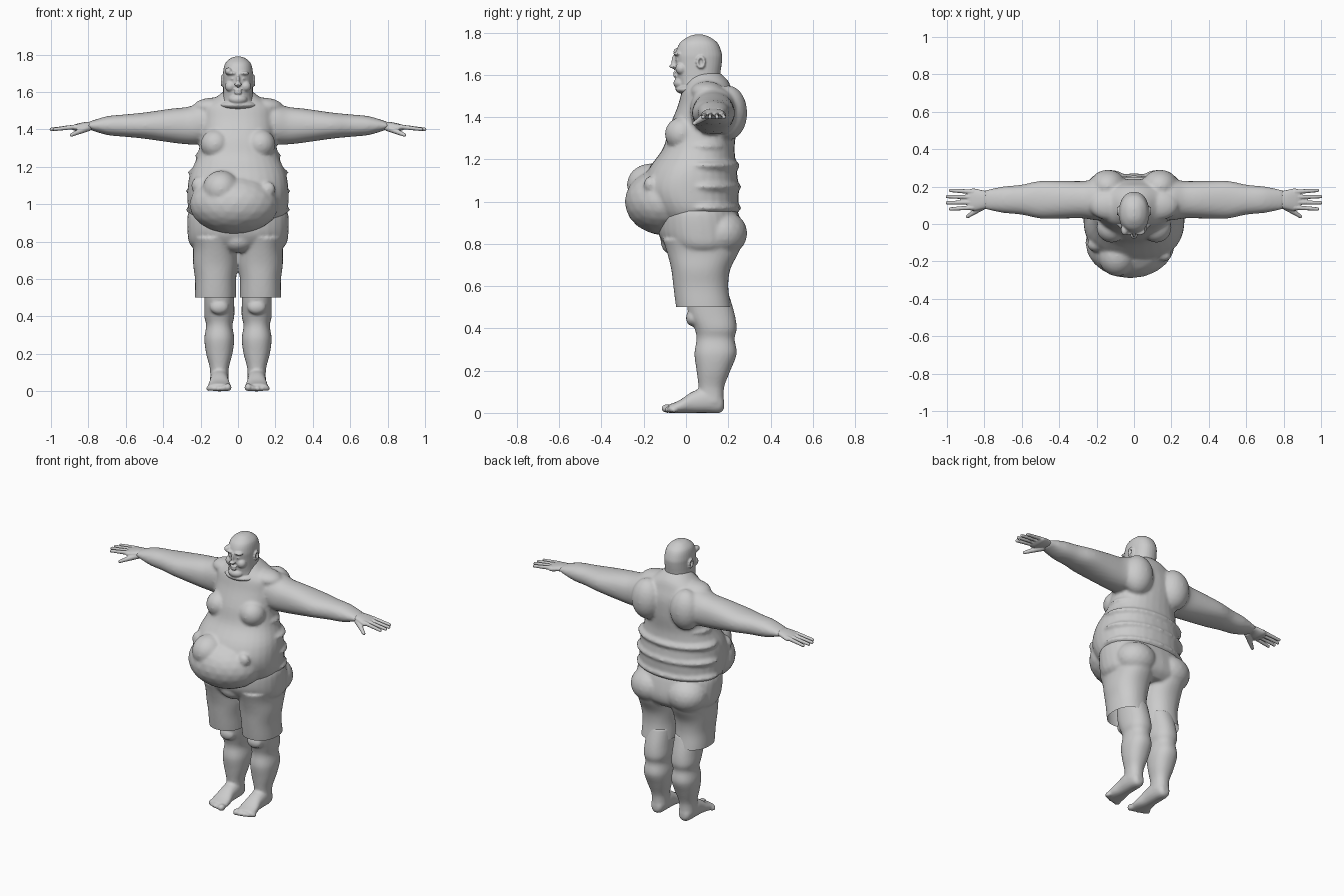
import bpy, bmesh
from math import cos, sin, pi, copysign
from mathutils import Vector, Matrix

if "Cube" in bpy.data.objects:
    bpy.data.objects.remove(bpy.data.objects["Cube"])

GREY = (.6, .6, .6, 1)
clay = bpy.data.materials.new("clay grey")
clay.use_nodes = True
clay.diffuse_color = GREY
clay.node_tree.nodes["Principled BSDF"].inputs["Base Color"].default_value = GREY

LEFT, RIGHT = 1, -1
BOTH = (LEFT, RIGHT)


def spline(rings, steps=4):
    """Turn a few rings into a dense, smoothly varying series."""
    points = [Vector(ring) for ring in rings]
    last = len(points) - 1
    dense = []
    for i in range(last):
        start, end = points[i], points[i + 1]
        leave = (end - points[max(i - 1, 0)]) / 2
        arrive = (points[min(i + 2, last)] - start) / 2
        for step in range(steps):
            t = step / steps
            ease = t * t * (3 - 2 * t)
            dense.append(start.lerp(end, ease) + leave * t * (1 - t) ** 2
                         - arrive * t * t * (1 - t))
    return dense + [points[last]]


def loft(bm, axis, centre, rings, side=LEFT, sides=32):
    """Skin rings (position, half width, half depth, depth shift) along an axis."""
    def rounded(value):
        return copysign(abs(value) ** .9, value)

    loops = []
    for position, width, depth, shift in spline(rings):
        loop = []
        for k in range(sides):
            angle = 2 * pi * k / sides
            a = centre[0] + width * rounded(cos(angle))
            b = centre[1] + shift + depth * rounded(sin(angle))
            x, y, z = {"x": (position, a, b), "y": (a, position, b), "z": (a, b, position)}[axis]
            loop.append(bm.verts.new((x * side, y, z)))
        loops.append(loop)
    for lower, upper in zip(loops, loops[1:]):
        for k in range(sides):
            bm.faces.new((lower[k - 1], lower[k], upper[k], upper[k - 1]))
    bm.faces.new(loops[0])
    bm.faces.new(loops[-1])


def blob(bm, centre, radii, sides=(LEFT,)):
    """Add an ellipsoid on each of the given sides."""
    for side in sides:
        place = Matrix.Translation((centre[0] * side, centre[1], centre[2]))
        bmesh.ops.create_icosphere(bm, subdivisions=3, radius=1,
                                   matrix=place @ Matrix.Diagonal((*radii, 1)))


def digit(bm, start, end, thick, thin, side):
    """Add a tapered finger as a chain of balls."""
    balls = 12
    for i in range(balls + 1):
        t = i / balls
        radius = thick + (thin - thick) * t
        blob(bm, Vector(start).lerp(Vector(end), t), (radius, radius, radius), (side,))


def finish(name, bm, voxel, smoothing, hem=None):
    """Fuse the pieces into one skin, soften it and shade it smooth."""
    bmesh.ops.recalc_face_normals(bm, faces=bm.faces)
    rough = bpy.data.meshes.new(name)
    bm.to_mesh(rough)
    bm.free()
    part = bpy.data.objects.new(name, rough)
    bpy.context.collection.objects.link(part)
    fuse = part.modifiers.new("fuse", "REMESH")
    fuse.mode, fuse.voxel_size = "VOXEL", voxel
    soften = part.modifiers.new("soften", "SMOOTH")
    soften.factor, soften.iterations = .5, smoothing
    graph = bpy.context.evaluated_depsgraph_get()
    skin = bpy.data.meshes.new_from_object(part.evaluated_get(graph))
    part.modifiers.clear()
    part.data = skin
    bpy.data.meshes.remove(rough)
    if hem is not None:  # trim the cloth to an open edge
        cloth = bmesh.new()
        cloth.from_mesh(skin)
        bmesh.ops.bisect_plane(cloth, geom=cloth.verts[:] + cloth.edges[:] + cloth.faces[:],
                               plane_co=(0, 0, hem), plane_no=(0, 0, -1), clear_outer=True)
        cloth.to_mesh(skin)
        cloth.free()
    skin.materials.clear()
    skin.materials.append(clay)
    for face in skin.polygons:
        face.use_smooth, face.material_index = True, 0


# Torso and arms
bm = bmesh.new()
loft(bm, "z", (0, .05), [
    (.87, .2, .15, 0), (.95, .26, .2, -.01), (1.05, .27, .23, -.03), (1.15, .26, .21, -.02),
    (1.25, .22, .17, .01), (1.35, .2, .16, .03), (1.45, .2, .14, .05), (1.52, .19, .12, .05),
    (1.57, .12, .1, .05), (1.61, .07, .07, .04)])
for side in BOTH:
    loft(bm, "x", (.13, 1.42), [
        (.1, .11, .1, .02), (.2, .11, .11, .01), (.27, .1, .1, 0), (.36, .1, .09, 0),
        (.5, .1, .07, 0), (.6, .08, .06, 0), (.7, .07, .05, 0), (.8, .05, .02, 0)], side)
blob(bm, (.12, -.02, 1.32), (.08, .08, .08), BOTH)      # breasts
blob(bm, (.13, .1, 1.52), (.11, .08, .05), BOTH)        # shoulder muscles
blob(bm, (.14, .2, 1.42), (.1, .09, .13), BOTH)         # shoulder blades
blob(bm, (-.02, -.1, 1), (.24, .19, .16))               # belly
blob(bm, (-.09, -.17, 1.08), (.1, .11, .1))             # belly bulge
blob(bm, (.16, -.17, 1.08), (.04, .03, .04))            # small lumps
blob(bm, (-.2, -.11, 1.1), (.05, .04, .05))
for height, reach in ((.97, .28), (1.07, .28), (1.17, .27), (1.26, .23)):
    blob(bm, (0, .08, height), (reach, reach * .65, .05))  # side and back rolls
finish("torso_and_arms", bm, .01, 4)

# Head and neck
bm = bmesh.new()
loft(bm, "z", (0, .06), [
    (1.48, .1, .09, .03), (1.54, .09, .1, .01), (1.58, .08, .1, 0), (1.66, .08, .11, 0),
    (1.7, .08, .11, 0), (1.75, .07, .09, 0), (1.78, .04, .05, 0), (1.79, .01, .02, 0)])
blob(bm, (0, .05, 1.53), (.11, .1, .03))                # neck roll
blob(bm, (0, -.02, 1.56), (.05, .04, .03))              # chin
blob(bm, (0, -.05, 1.66), (.01, .02, .04))              # nose
blob(bm, (0, -.06, 1.64), (.02, .02, .01))
blob(bm, (.03, -.04, 1.7), (.03, .02, .01), BOTH)       # brows
blob(bm, (-.05, -.03, 1.71), (.02, .03, .02))           # brow lump
blob(bm, (.03, -.03, 1.67), (.01, .02, .01), BOTH)      # eyes
blob(bm, (.04, -.02, 1.63), (.03, .03, .03), BOTH)      # cheeks
for height in (1.61, 1.595):
    blob(bm, (0, -.05, height), (.02, .01, .008))       # lips
for i in range(10):                                     # ear rims
    angle = pi * i / 5
    blob(bm, (.085, .07 + .016 * cos(angle), 1.66 + .024 * sin(angle)), (.008, .008, .008), BOTH)
finish("head", bm, .005, 2)

# Hands
for side, name in ((LEFT, "left_hand"), (RIGHT, "right_hand")):
    bm = bmesh.new()
    loft(bm, "x", (.13, 1.42), [
        (.76, .04, .02, 0), (.81, .05, .02, 0), (.86, .06, .02, -.01), (.89, .05, .01, -.01)], side)
    for spread in (-1.5, -.5, .5, 1.5):                 # fingers, the outer two shorter
        tip = 1 - .009 * spread * spread
        digit(bm, (.86, .13 + .028 * spread, 1.415), (tip, .13 + .033 * spread, 1.4), .013, .01, side)
    digit(bm, (.8, .1, 1.41), (.89, .04, 1.37), .02, .01, side)  # thumb
    finish(name, bm, .004, 2)

# Shorts
bm = bmesh.new()
loft(bm, "z", (0, .06), [
    (.98, .25, .17, 0), (.94, .27, .19, 0), (.85, .27, .2, .01), (.79, .26, .18, .02), (.75, .22, .14, .02)])
for side in BOTH:
    loft(bm, "z", (.12, .08), [
        (.82, .13, .19, 0), (.76, .12, .17, 0), (.68, .12, .14, -.01), (.6, .11, .13, -.01),
        (.52, .11, .13, 0), (.46, .11, .13, .01)], side)
blob(bm, (.13, .17, .85), (.13, .12, .11), BOTH)        # seat
blob(bm, (0, -.04, .81), (.09, .08, .07))               # front fold
finish("shorts", bm, .009, 4, hem=.5)

# Legs and feet
for side, name in ((LEFT, "left_leg"), (RIGHT, "right_leg")):
    bm = bmesh.new()
    loft(bm, "z", (.1, .12), [
        (.57, .08, .1, -.02), (.47, .08, .11, 0), (.4, .08, .1, .02), (.35, .07, .09, .02),
        (.28, .08, .1, .02), (.2, .07, .08, .01), (.12, .05, .06, 0), (.05, .05, .06, 0)], side)
    loft(bm, "y", (.1, .05), [
        (.18, .02, .02, -.01), (.16, .04, .05, 0), (.1, .05, .06, .01), (.03, .05, .05, 0),
        (-.03, .06, .03, -.02), (-.08, .06, .02, -.03)], side)
    blob(bm, (.1, .03, .45), (.05, .03, .04), (side,))  # knee
    for i in range(5):                                  # toes, the big one inside
        size = .021 if i == 0 else .015
        blob(bm, (.055 + .025 * i, -.09 + .002 * i * i, size), (size, size * 1.3, size), (side,))
    finish(name, bm, .008, 2)
